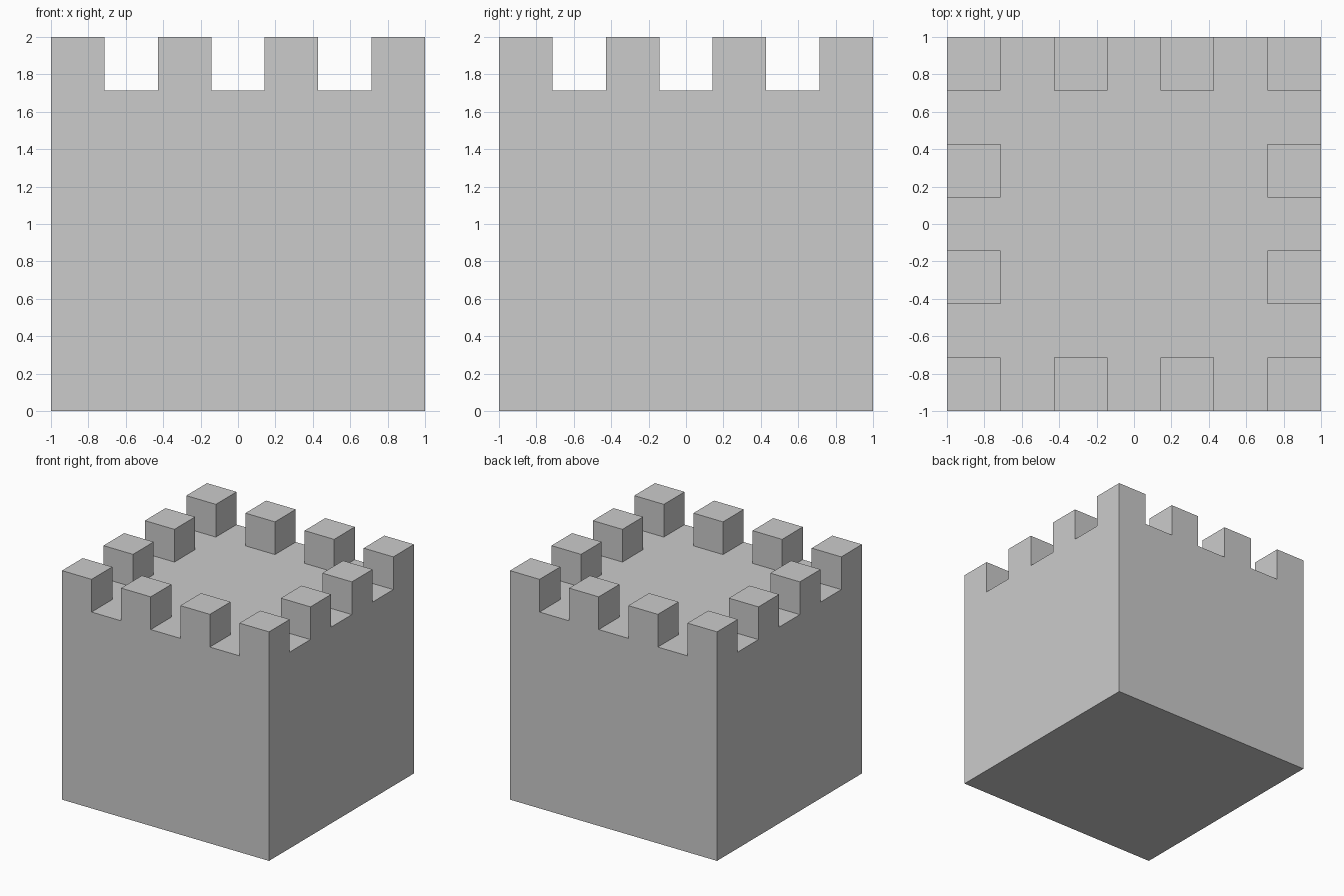
import bpy, bmesh
from mathutils import Matrix, Vector

if "Cube" in bpy.data.objects:
    bpy.data.objects.remove(bpy.data.objects["Cube"])

N = 7                # cells per side
S = 2 / N            # merlon size
FLOOR = 2 - S        # height of the roof floor

# Solid tower body
bm = bmesh.new()
bmesh.ops.create_cube(bm, size=1, matrix=Matrix.Translation((0, 0, FLOOR / 2))
                      @ Matrix.Diagonal((2, 2, FLOOR, 1)))

# Slice the body into a 7 x 7 grid
for axis in (Vector((1, 0, 0)), Vector((0, 1, 0))):
    for i in range(1, N):
        bmesh.ops.bisect_plane(bm, geom=bm.verts[:] + bm.edges[:] + bm.faces[:],
                               plane_co=axis * (-1 + i * S), plane_no=axis)

# Raise every second border cell as a merlon
def is_merlon(face):
    c = face.calc_center_median()
    i, j = int((c.x + 1) / S), int((c.y + 1) / S)
    on_border = i in (0, N - 1) or j in (0, N - 1)
    return face.normal.z > 0.9 and on_border and i % 2 == 0 and j % 2 == 0

bm.normal_update()
cells = [f for f in bm.faces if is_merlon(f)]
tops = bmesh.ops.extrude_discrete_faces(bm, faces=cells)["faces"]
bmesh.ops.translate(bm, verts=list({v for f in tops for v in f.verts}), vec=(0, 0, S))

# Weld and merge coplanar faces
bmesh.ops.remove_doubles(bm, verts=bm.verts[:], dist=1e-4)
bmesh.ops.dissolve_limit(bm, angle_limit=0.01, verts=bm.verts[:], edges=bm.edges[:])
bmesh.ops.recalc_face_normals(bm, faces=bm.faces[:])

mesh = bpy.data.meshes.new("castle_tower")
bm.to_mesh(mesh)
bm.free()
bpy.context.collection.objects.link(bpy.data.objects.new("castle_tower", mesh))
